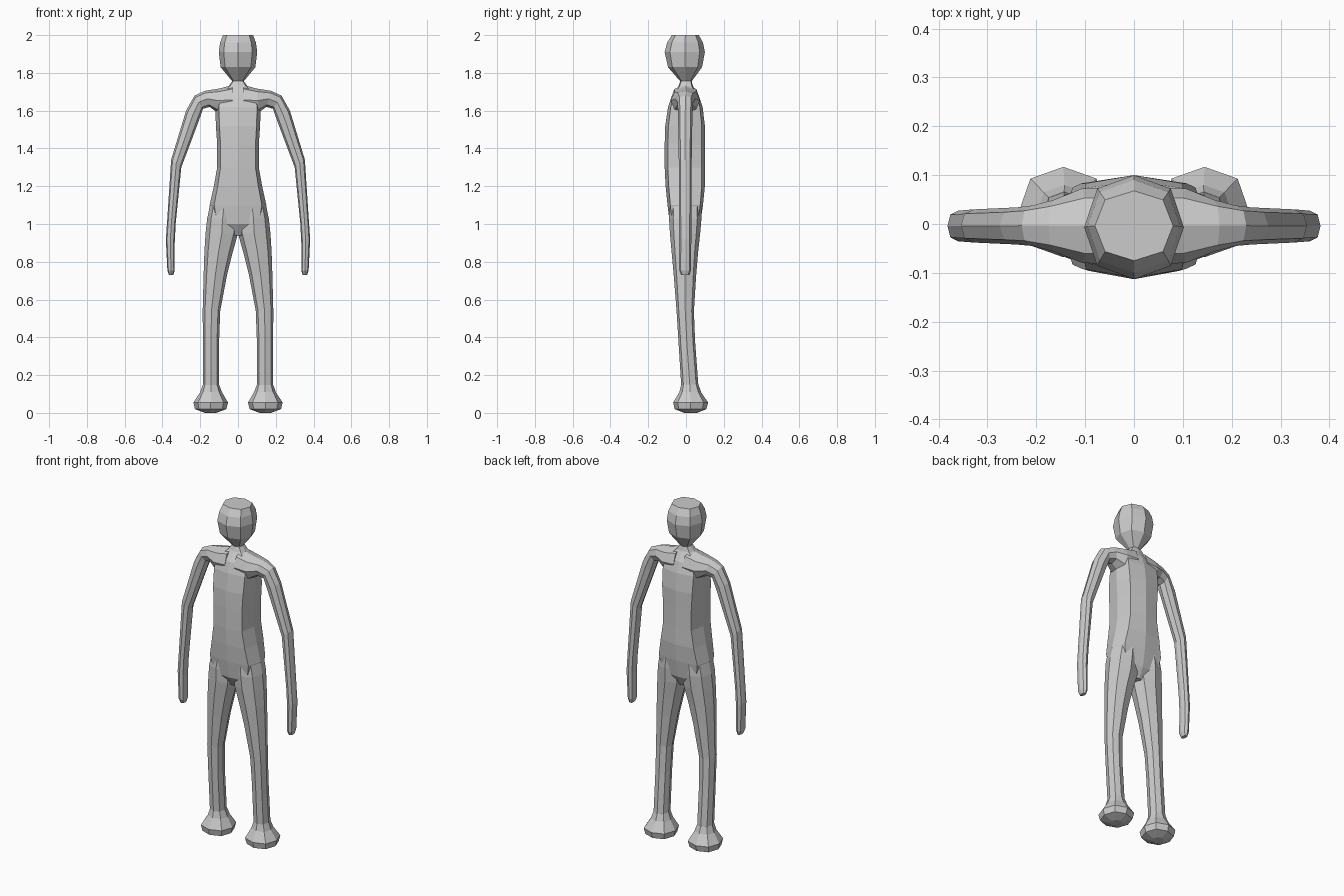
import bpy
import bmesh

cube = bpy.data.objects.get("Cube")
if cube:
    bpy.data.objects.remove(cube, do_unlink=True)

grey = bpy.data.materials.new("plain grey")
grey.use_nodes = True
COLOUR = (0.6, 0.6, 0.6, 1.0)
grey.diffuse_color = COLOUR
grey.node_tree.nodes["Principled BSDF"].inputs["Base Color"].default_value = COLOUR


def loft(name, rings, corner=0.74, side=1):
    """Eight-sided loft. Each ring: inner (x, z), outer (x, z), front y, back y."""
    c = corner
    octagon = [(1, 0), (c, c), (0, 1), (-c, c), (-1, 0), (-c, -c), (0, -1), (c, -c)]
    bm = bmesh.new()
    loops = []
    for (xi, zi), (xo, zo), front, back in rings:
        loop = []
        for u, v in octagon:
            x = (xi + xo) / 2 + u * (xo - xi) / 2
            z = (zi + zo) / 2 + u * (zo - zi) / 2
            y = (front + back) / 2 + v * (back - front) / 2
            loop.append(bm.verts.new((side * x, y, z)))
        loops.append(loop)
    for a, b in zip(loops, loops[1:]):
        for i in range(8):
            j = (i + 1) % 8
            bm.faces.new((a[i], a[j], b[j], b[i]))
    bm.faces.new(loops[0])
    bm.faces.new(loops[-1])
    bmesh.ops.recalc_face_normals(bm, faces=bm.faces)
    mesh = bpy.data.meshes.new(name)
    bm.to_mesh(mesh)
    bm.free()
    mesh.materials.append(grey)
    obj = bpy.data.objects.new(name, mesh)
    bpy.context.collection.objects.link(obj)
    return obj


def level(z, x0, x1, front, back):
    """Horizontal ring from x0 to x1."""
    return ((x0, z), (x1, z), front, back)


def centred(z, half, front, back):
    return level(z, -half, half, front, back)


# Head: faceted ball with a flat crown
loft("head", [
    centred(1.755, 0.03, -0.03, 0.03),
    centred(1.83, 0.092, -0.095, 0.085),
    centred(1.91, 0.102, -0.113, 0.10),
    centred(1.96, 0.095, -0.10, 0.09),
    centred(2.0, 0.08, -0.075, 0.068),
])

# Torso: from crotch to neck
loft("torso", [
    centred(0.94, 0.03, -0.05, 0.045),
    centred(1.0, 0.13, -0.085, 0.075),
    centred(1.1, 0.15, -0.098, 0.09),
    centred(1.2, 0.128, -0.108, 0.10),
    centred(1.3, 0.11, -0.113, 0.10),
    centred(1.42, 0.11, -0.113, 0.10),
    centred(1.52, 0.117, -0.11, 0.10),
    centred(1.62, 0.12, -0.095, 0.088),
    centred(1.68, 0.11, -0.075, 0.068),
    centred(1.73, 0.05, -0.04, 0.037),
    centred(1.757, 0.03, -0.03, 0.03),
], corner=0.84)

for word, side in (("left", 1), ("right", -1)):
    # Arm: shoulder, elbow and tapered hand
    loft(word + "_arm", [
        ((0.03, 1.58), (0.03, 1.735), -0.082, 0.075),
        ((0.11, 1.59), (0.10, 1.717), -0.08, 0.073),
        ((0.15, 1.62), (0.175, 1.705), -0.057, 0.05),
        ((0.185, 1.61), (0.23, 1.68), -0.045, 0.038),
        ((0.206, 1.55), (0.275, 1.60), -0.042, 0.034),
        ((0.30, 1.30), (0.354, 1.34), -0.038, 0.03),
        ((0.33, 1.00), (0.375, 1.02), -0.036, 0.028),
        ((0.335, 0.90), (0.382, 0.92), -0.036, 0.028),
        ((0.335, 0.755), (0.374, 0.755), -0.036, 0.026),
        ((0.343, 0.73), (0.366, 0.73), -0.025, 0.018),
    ], side=side)

    # Leg: hip down to ankle
    loft(word + "_leg", [
        level(1.13, 0.0, 0.142, -0.085, 0.08),
        level(1.03, 0.0, 0.163, -0.09, 0.082),
        level(0.95, 0.0, 0.172, -0.085, 0.075),
        level(0.85, 0.028, 0.178, -0.076, 0.064),
        level(0.73, 0.058, 0.182, -0.065, 0.054),
        level(0.54, 0.094, 0.187, -0.05, 0.042),
        level(0.38, 0.10, 0.186, -0.04, 0.048),
        level(0.14, 0.10, 0.186, -0.025, 0.066),
    ], side=side)

    # Foot: flared octagonal hoof shape
    loft(word + "_foot", [
        level(0.15, 0.10, 0.186, -0.025, 0.066),
        level(0.11, 0.085, 0.20, -0.035, 0.08),
        level(0.055, 0.053, 0.236, -0.068, 0.117),
        level(0.02, 0.062, 0.228, -0.06, 0.108),
        level(0.0, 0.115, 0.175, -0.01, 0.058),
    ], side=side)
